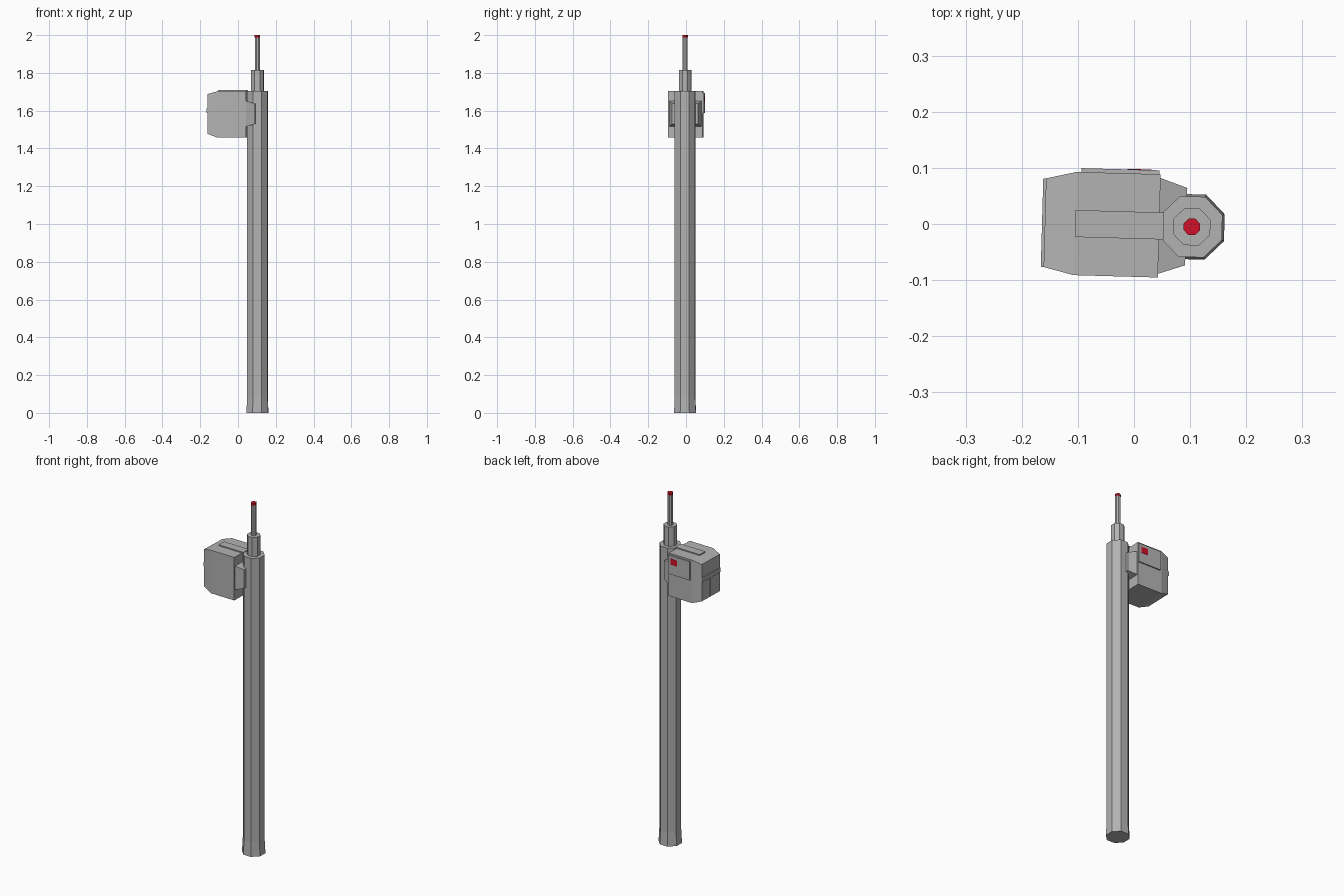
import bpy, bmesh, math

cube = bpy.data.objects.get("Cube")
if cube:
    bpy.data.objects.remove(cube, do_unlink=True)


def material(name, rgb):
    m = bpy.data.materials.new(name)
    m.use_nodes = True
    m.diffuse_color = (*rgb, 1)
    m.node_tree.nodes["Principled BSDF"].inputs["Base Color"].default_value = (*rgb, 1)
    return m


GREY = material("grey_metal", (0.45, 0.45, 0.45))
RED = material("signal_red", (0.62, 0.005, 0.02))


def loft(name, rings, mat):
    """Join rings of points with side faces and cap both ends."""
    bm = bmesh.new()
    loops = [[bm.verts.new(p) for p in ring] for ring in rings]
    for a, b in zip(loops, loops[1:]):
        for i in range(len(a)):
            j = (i + 1) % len(a)
            bm.faces.new((a[i], a[j], b[j], b[i]))
    bm.faces.new(loops[0])
    bm.faces.new(loops[-1])
    bmesh.ops.recalc_face_normals(bm, faces=bm.faces)
    mesh = bpy.data.meshes.new(name)
    bm.to_mesh(mesh)
    bm.free()
    mesh.materials.append(mat)
    obj = bpy.data.objects.new(name, mesh)
    # every part is laid out around the pole axis, turned slightly
    obj.location = (0.103, -0.005, 0)
    obj.rotation_euler.z = math.radians(-1.6)
    bpy.context.collection.objects.link(obj)
    return obj


def octagonal(name, profile, mat):
    """Eight-sided column; profile holds (half width across flats, height)."""
    rings = []
    for half, z in profile:
        r = half / math.cos(math.pi / 8)
        angles = [math.pi / 8 + i * math.pi / 4 for i in range(8)]
        rings.append([(r * math.cos(a), r * math.sin(a), z) for a in angles])
    return loft(name, rings, mat)


def boxy(name, sections, mat):
    """Rectangular sections along x: (x, y0, y1, z0, z1)."""
    return loft(name, [[(x, y0, z0), (x, y1, z0), (x, y1, z1), (x, y0, z1)]
                       for x, y0, y1, z0, z1 in sections], mat)


# Stepped pole and tipped mast
octagonal("pole", [(0.058, 0), (0.054, 0.08), (0.054, 1.705)], GREY)
octagonal("collar", [(0.033, 1.70), (0.033, 1.815)], GREY)
octagonal("mast", [(0.0135, 1.81), (0.0135, 1.99)], GREY)
octagonal("mast_tip", [(0.0145, 1.988), (0.0145, 2.0)], RED)

# Equipment housing with a tapered outer end
boxy("housing", [(-0.262, -0.079, 0.079, 1.477, 1.688),
                 (-0.208, -0.092, 0.092, 1.457, 1.703),
                 (-0.058, -0.092, 0.092, 1.457, 1.703)], GREY)

# Tapered bracket gripping the pole
boxy("bracket", [(-0.06, -0.086, 0.086, 1.515, 1.652),
                 (-0.01, -0.069, 0.069, 1.53, 1.637)], GREY)

# Raised details on the housing
boxy("top_strip", [(-0.208, -0.024, 0.024, 1.70, 1.709),
                   (-0.05, -0.024, 0.024, 1.70, 1.709)], GREY)
boxy("end_lip", [(-0.267, -0.079, 0.079, 1.588, 1.612),
                 (-0.26, -0.079, 0.079, 1.588, 1.612)], GREY)
boxy("end_rib", [(-0.265, -0.006, 0.006, 1.48, 1.59),
                 (-0.26, -0.006, 0.006, 1.48, 1.59)], GREY)
boxy("side_panel", [(-0.199, 0.09, 0.099, 1.587, 1.694),
                    (-0.06, 0.09, 0.099, 1.587, 1.694)], GREY)
boxy("panel_marker", [(-0.117, 0.097, 0.1, 1.643, 1.678),
                      (-0.075, 0.097, 0.1, 1.643, 1.678)], RED)
